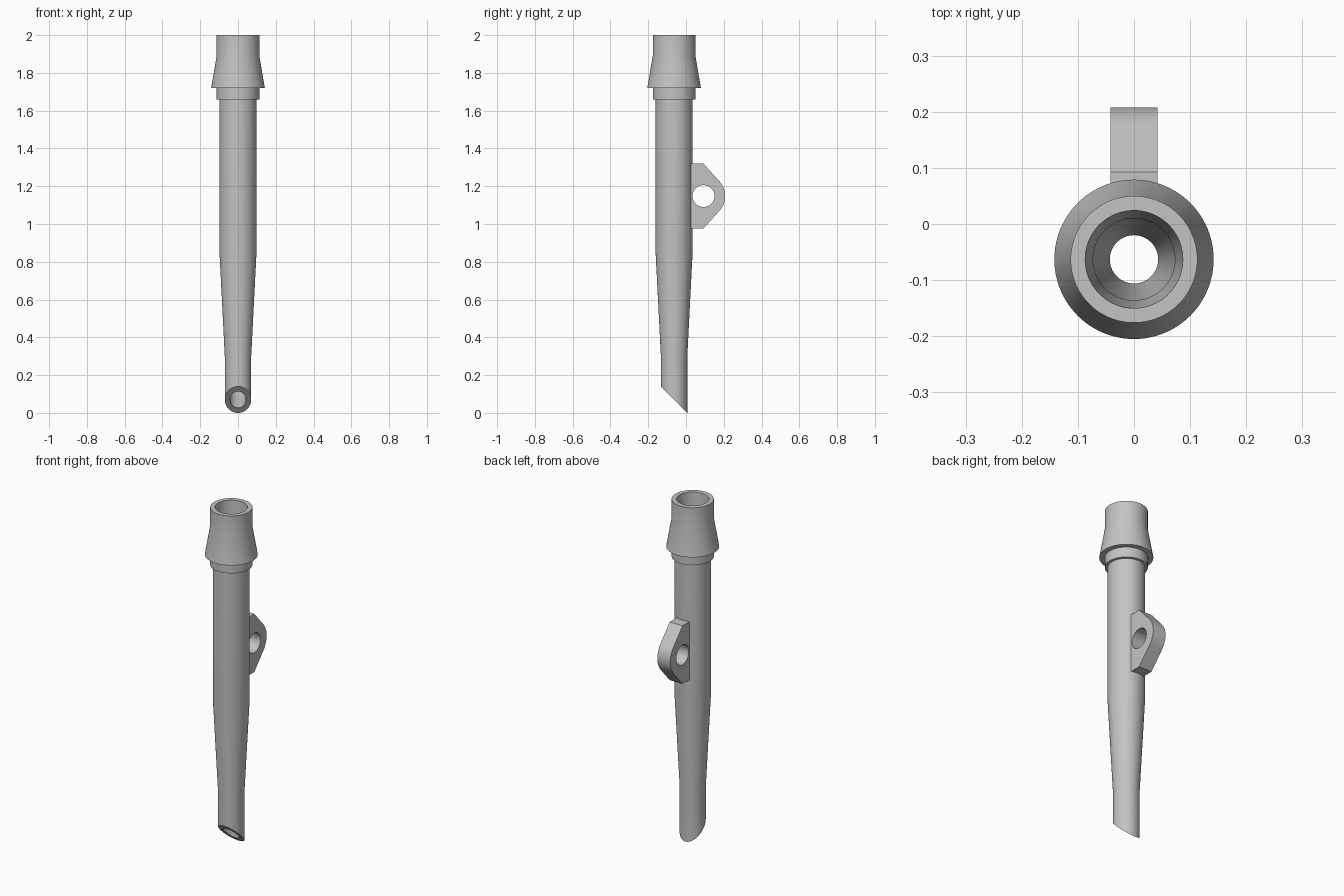
import bpy, bmesh
from math import sin, cos, pi, radians, acos

AXIS_Y = -0.063
SEGMENTS = 96

cube = bpy.data.objects.get("Cube")
if cube:
    bpy.data.objects.remove(cube, do_unlink=True)

grey = bpy.data.materials.new("plain grey")
grey.use_nodes = True
grey.diffuse_color = (0.55, 0.55, 0.55, 1)
grey.node_tree.nodes["Principled BSDF"].inputs["Base Color"].default_value = grey.diffuse_color


def finish(bm, name):
    bmesh.ops.recalc_face_normals(bm, faces=bm.faces)
    mesh = bpy.data.meshes.new(name)
    bm.to_mesh(mesh)
    bm.free()
    obj = bpy.data.objects.new(name, mesh)
    mesh.materials.append(grey)
    bpy.context.collection.objects.link(obj)
    bpy.ops.object.select_all(action='DESELECT')
    bpy.context.view_layer.objects.active = obj
    obj.select_set(True)
    bpy.ops.object.shade_smooth_by_angle(angle=radians(25))
    return obj


def bridge(bm, a, b):
    for i in range(len(a)):
        j = (i + 1) % len(a)
        bm.faces.new((a[i], a[j], b[j], b[i]))


# Hollow tube: closed profile of (radius, height), outside then bore
profile = [(0.07, 0), (0.07, 0.3), (0.098, 0.85), (0.098, 1.66),
           (0.113, 1.66), (0.113, 1.72), (0.142, 1.72), (0.113, 1.89), (0.113, 2),
           (0.087, 2), (0.073, 1.66), (0.073, 0.85), (0.043, 0.3), (0.043, 0)]
bm = bmesh.new()
rings = []
for r, z in profile:
    ring = []
    for i in range(SEGMENTS):
        a = 2 * pi * i / SEGMENTS
        y = AXIS_Y + r * sin(a)
        # The lower end is cut at 45 degrees
        ring.append(bm.verts.new((r * cos(a), y, z if z else 0.007 - y)))
    rings.append(ring)
for k, ring in enumerate(rings):
    bridge(bm, ring, rings[(k + 1) % len(rings)])
finish(bm, "tube")

# Pierced lug: outline and hole, extruded across x
cy, cz, tip, half, hole = 0.0925, 1.148, 0.115, 0.172, 0.058
start = acos(tip / half)
arc = [start + (pi - 2 * start) * i / 16 for i in range(17)]
outline = [(0.018, cz + half), (cy, cz + half)]
outline += [(cy + tip * sin(a), cz + tip * cos(a)) for a in arc]
outline += [(cy, cz - half), (0.018, cz - half)]
circle = [(cy + hole * sin(2 * pi * i / 48), cz + hole * cos(2 * pi * i / 48)) for i in range(48)]

bm = bmesh.new()
sides = []
for x in (-0.042, 0.042):
    loops = [[bm.verts.new((x, y, z)) for y, z in pts] for pts in (outline, circle)]
    edges = [bm.edges.new((lp[i - 1], lp[i])) for lp in loops for i in range(len(lp))]
    bmesh.ops.triangle_fill(bm, edges=edges, use_beauty=True, use_dissolve=False)
    sides.append(loops)
for a, b in zip(*sides):
    bridge(bm, a, b)
finish(bm, "lug")
